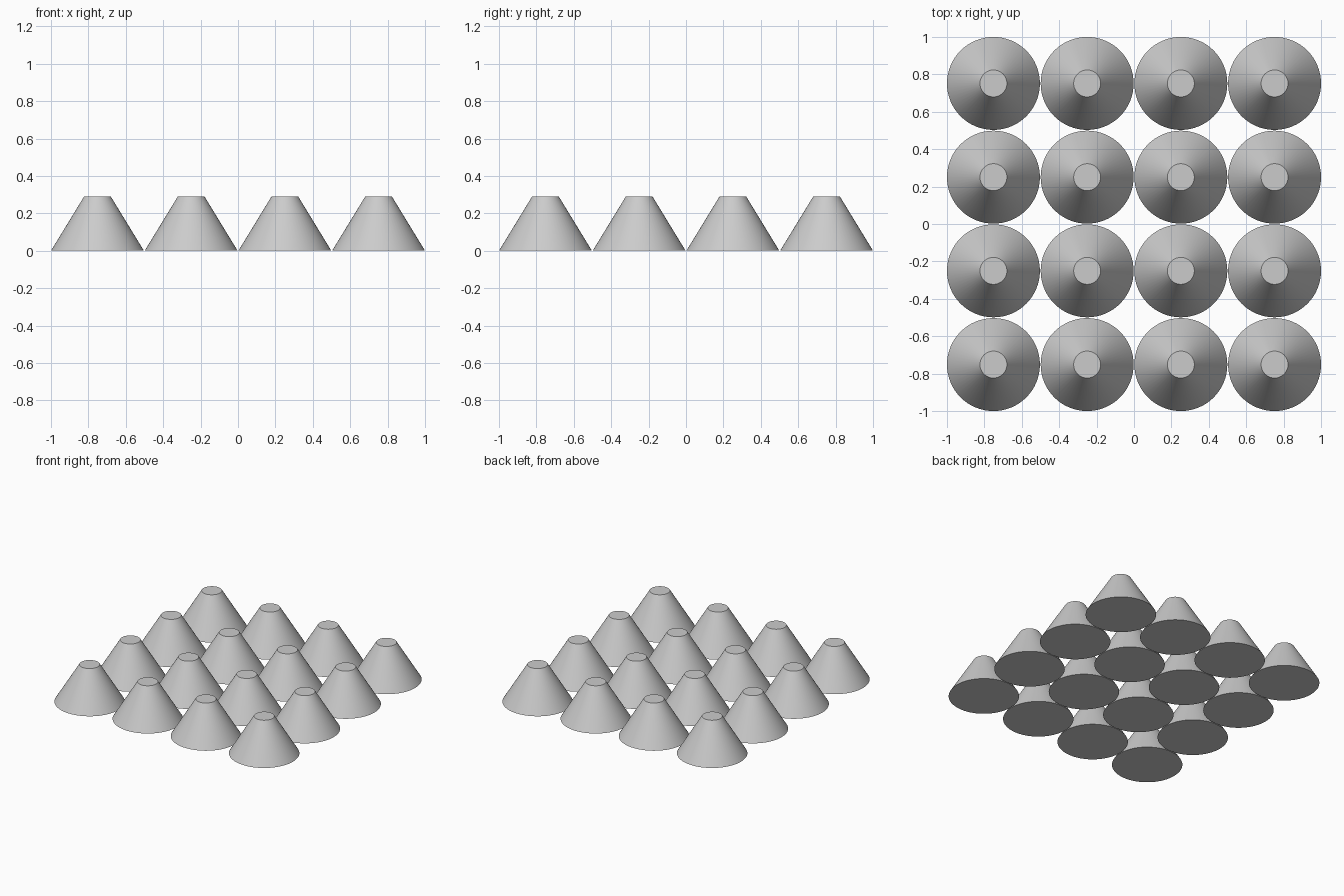
import bpy
import math

if "Cube" in bpy.data.objects:
    bpy.data.objects.remove(bpy.data.objects["Cube"], do_unlink=True)

GRID = 4            # cones per side
BASE_R = 0.2485
TOP_R = 0.072
HEIGHT = 0.289
SPACING = (2 - 2 * BASE_R) / (GRID - 1)

# Single plain grey
grey = bpy.data.materials.new("plain_grey")
grey.use_nodes = True
colour = (0.6, 0.6, 0.6, 1)
grey.diffuse_color = colour
grey.node_tree.nodes["Principled BSDF"].inputs["Base Color"].default_value = colour

# One truncated cone with flat caps and smooth sides
bpy.ops.mesh.primitive_cone_add(vertices=64, radius1=BASE_R, radius2=TOP_R,
                                depth=HEIGHT, location=(0, 0, HEIGHT / 2))
first = bpy.context.object
first.data.name = "truncated_cone"
first.data.materials.append(grey)
bpy.ops.object.shade_smooth_by_angle(angle=math.radians(30))

# Square grid of cones sharing the mesh
for row in range(GRID):
    for col in range(GRID):
        cone = first if row == col == 0 else first.copy()
        cone.name = f"cone_row{row + 1}_column{col + 1}"
        cone.location = (BASE_R - 1 + col * SPACING,
                         BASE_R - 1 + row * SPACING, HEIGHT / 2)
        if cone is not first:
            bpy.context.collection.objects.link(cone)
